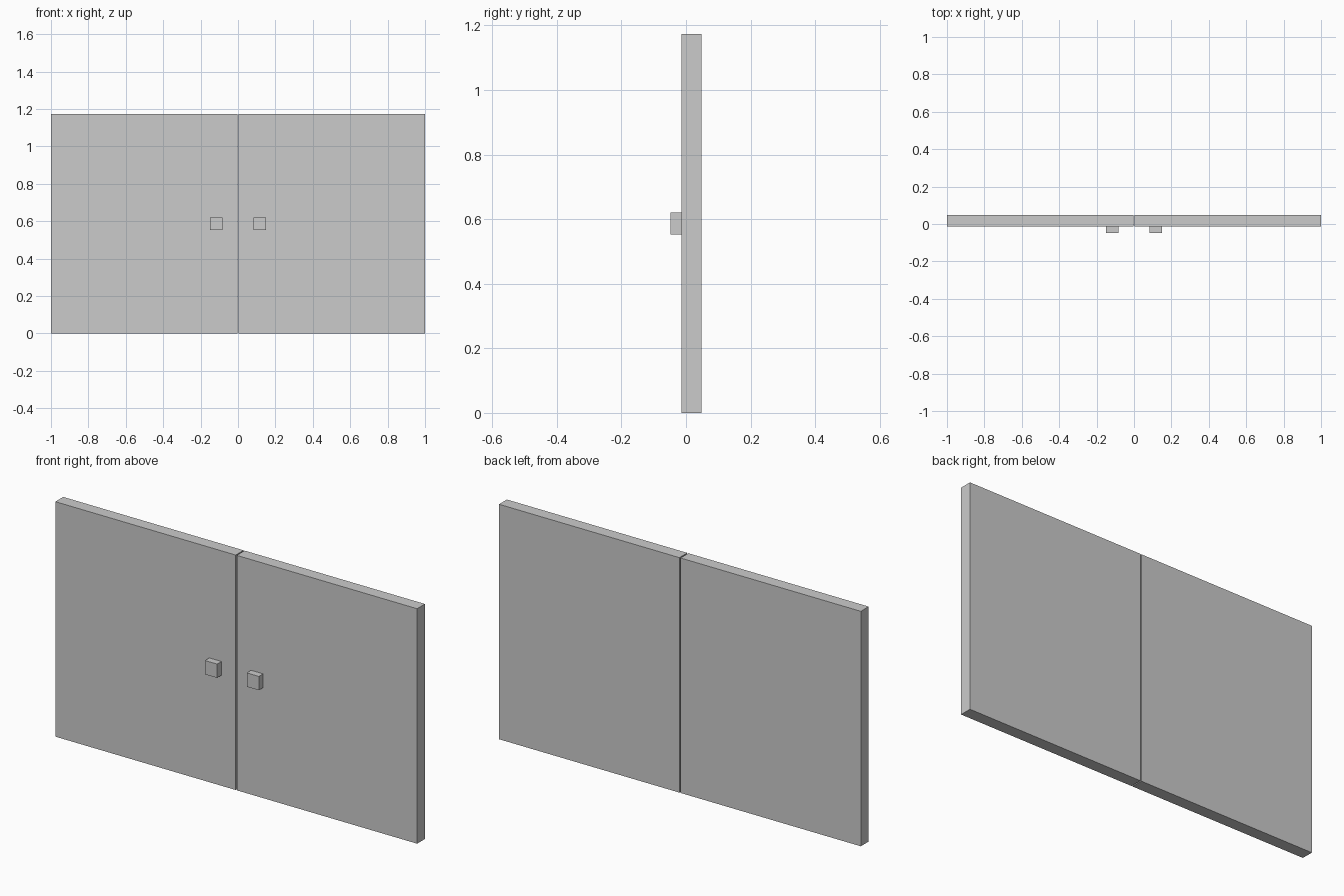
import bpy

if "Cube" in bpy.data.objects:
    bpy.data.objects.remove(bpy.data.objects["Cube"])

GAP = 0.006                      # slit between the two doors
HEIGHT = 1.174
FRONT, BACK = -0.014, 0.048      # door faces in y


def box(name, x, y, z):
    """Box spanning the (min, max) pairs on each axis."""
    bpy.ops.mesh.primitive_cube_add(size=1)
    ob = bpy.context.object
    ob.name = name
    spans = (x, y, z)
    ob.location = [(a + b) / 2 for a, b in spans]
    ob.scale = [abs(b - a) for a, b in spans]
    bpy.ops.object.transform_apply(location=False, rotation=False, scale=True)
    return ob


# One door with its knob per side, mirrored about x = 0
for side, s in (("left", -1), ("right", 1)):
    door = box(f"{side}_door", (s * GAP / 2, s * 1.0), (FRONT, BACK), (0, HEIGHT))
    knob = box(f"{side}_knob", (s * 0.082, s * 0.149), (-0.048, FRONT), (0.552, 0.621))
    knob.parent = door
    knob.matrix_parent_inverse.translation = -door.location
